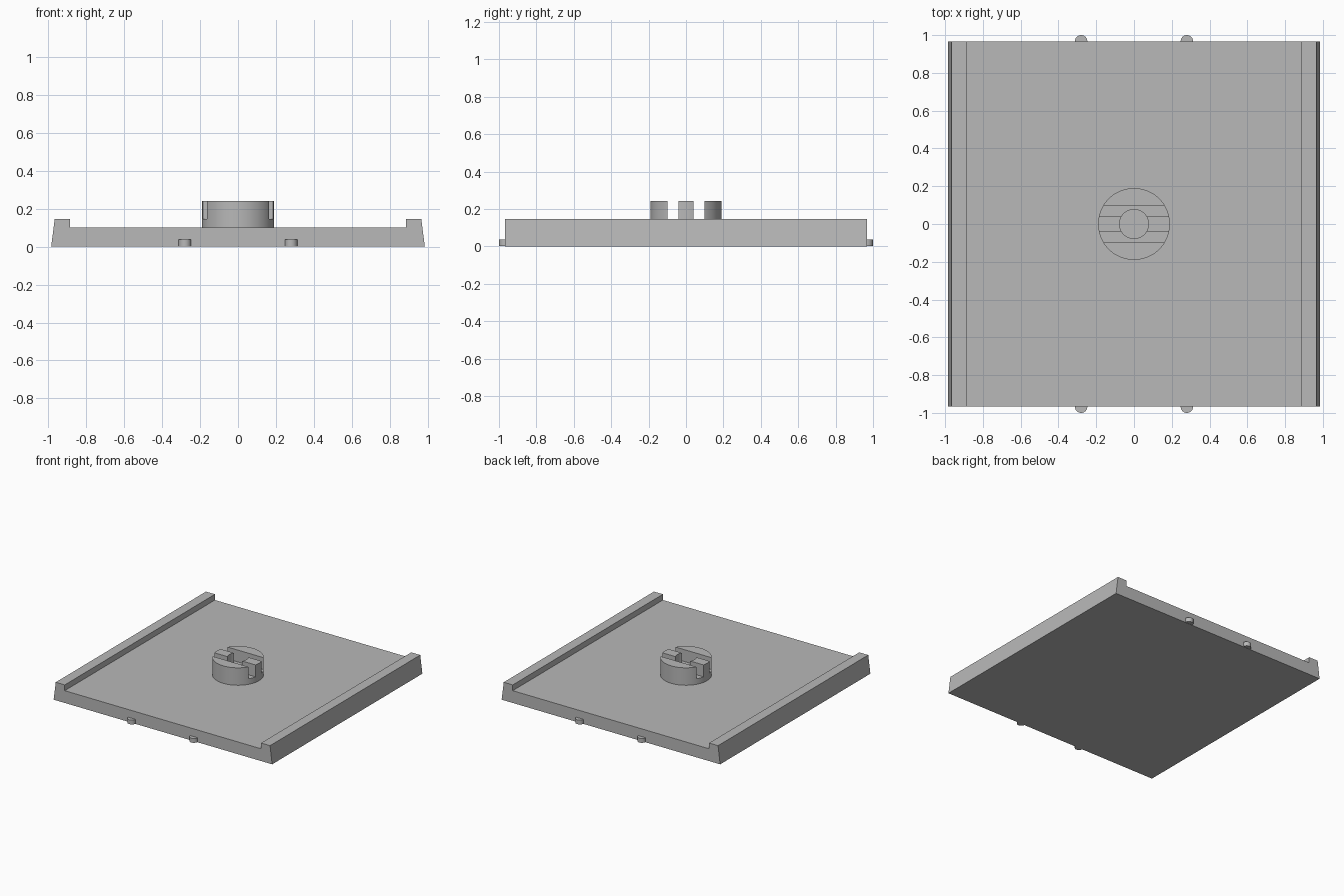
import bpy
import bmesh

if "Cube" in bpy.data.objects:
    bpy.data.objects.remove(bpy.data.objects["Cube"], do_unlink=True)

grey = bpy.data.materials.new("light_grey")
grey.use_nodes = True
colour = (0.48, 0.48, 0.48, 1)
grey.diffuse_color = colour
grey.node_tree.nodes["Principled BSDF"].inputs["Base Color"].default_value = colour


def cylinder(name, x, y, bottom, top, radius, sides):
    bpy.ops.mesh.primitive_cylinder_add(vertices=sides, radius=radius, depth=top - bottom,
                                        location=(x, y, (bottom + top) / 2))
    ob = bpy.context.object
    ob.name = name
    ob.data.materials.append(grey)
    return ob


def cut(target, cutter):
    mod = target.modifiers.new("cut", 'BOOLEAN')
    mod.operation = 'DIFFERENCE'
    mod.solver = 'EXACT'
    mod.object = cutter
    bpy.ops.object.select_all(action='DESELECT')
    target.select_set(True)
    bpy.context.view_layer.objects.active = target
    bpy.ops.object.modifier_apply(modifier=mod.name)
    bpy.data.objects.remove(cutter, do_unlink=True)


def smooth(ob):
    bpy.ops.object.select_all(action='DESELECT')
    ob.select_set(True)
    bpy.context.view_layer.objects.active = ob
    bpy.ops.object.shade_smooth_by_angle()


# Base plate with two side rails: mirrored profile extruded along y
DEPTH = 0.967
half = [(0.985, 0), (0.966, 0.147), (0.885, 0.147), (0.885, 0.1)]
profile = half + [(-x, z) for x, z in reversed(half)]
bm = bmesh.new()
face = bm.faces.new([bm.verts.new((x, -DEPTH, z)) for x, z in profile])
ext = bmesh.ops.extrude_face_region(bm, geom=[face])
moved = [v for v in ext["geom"] if isinstance(v, bmesh.types.BMVert)]
bmesh.ops.translate(bm, verts=moved, vec=(0, 2 * DEPTH, 0))
bmesh.ops.recalc_face_normals(bm, faces=bm.faces)
mesh = bpy.data.meshes.new("base_plate")
bm.to_mesh(mesh)
bm.free()
mesh.materials.append(grey)
plate = bpy.data.objects.new("base_plate", mesh)
bpy.context.collection.objects.link(plate)

# Central boss with a round hole and two parallel slots
boss = cylinder("central_boss", 0, 0, 0.09, 0.242, 0.19, 96)
cut(boss, cylinder("hole_cutter", 0, 0, 0.1, 0.3, 0.077, 64))
for side in (-1, 1):
    bpy.ops.mesh.primitive_cube_add(size=1, location=(0, side * 0.069, 0.245))
    slot = bpy.context.object
    slot.scale = (0.5, 0.058, 0.2)
    bpy.context.view_layer.update()
    cut(boss, slot)
smooth(boss)

# Small locating pegs on the front and back edges
for y, end in ((-DEPTH, "front"), (DEPTH, "back")):
    for x, side in ((0.28, "left"), (-0.28, "right")):
        smooth(cylinder(f"{end}_{side}_peg", x, y, 0.002, 0.037, 0.033, 32))
